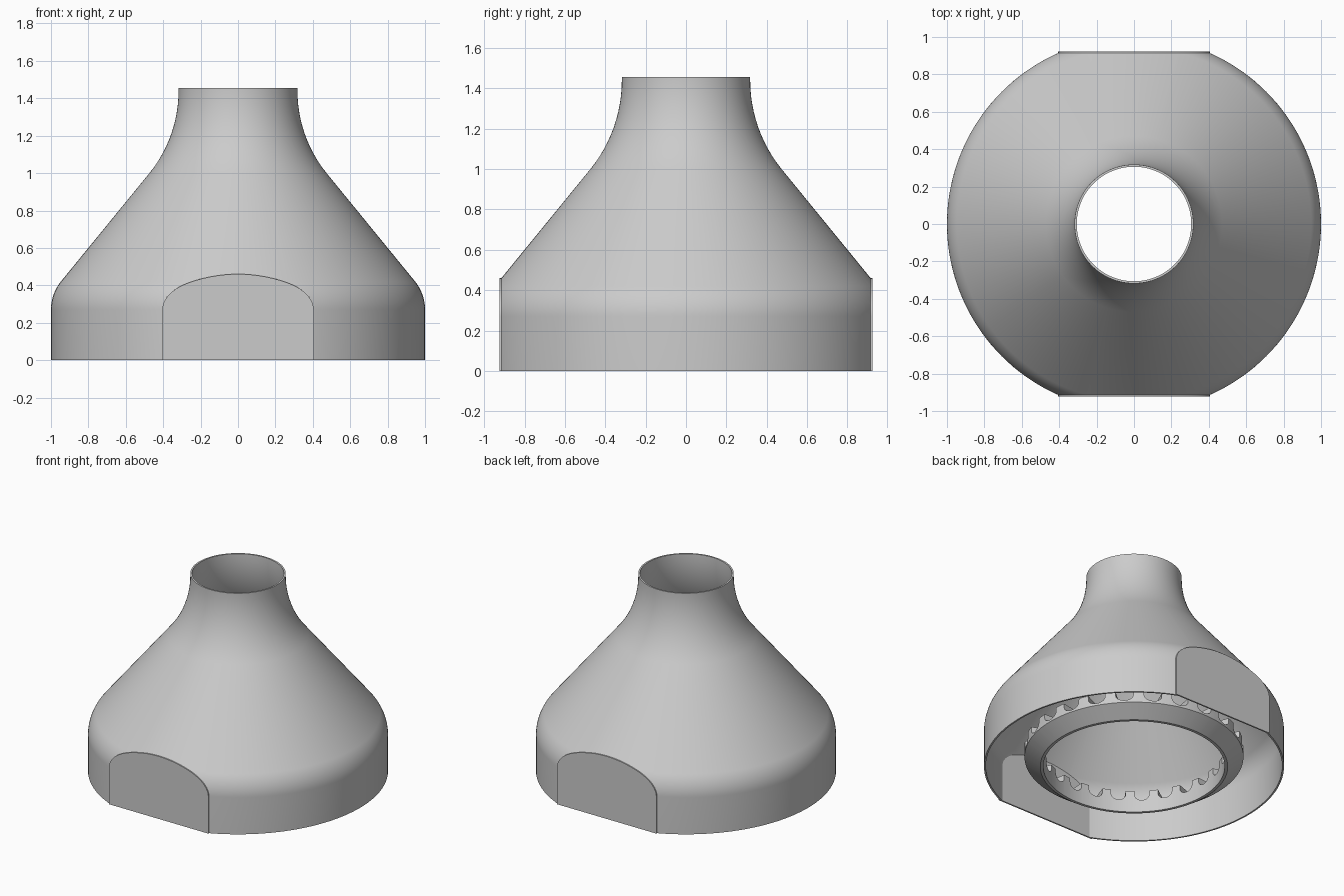
import bpy, bmesh, math

if "Cube" in bpy.data.objects:
    bpy.data.objects.remove(bpy.data.objects["Cube"])

grey = bpy.data.materials.new("light grey")
grey.diffuse_color = (0.6, 0.6, 0.6, 1)
grey.use_nodes = True
grey.node_tree.nodes["Principled BSDF"].inputs["Base Color"].default_value = grey.diffuse_color

WALL = 0.012      # shell thickness
FLAT_Y = 0.9144   # plane where the shell is sliced
PLATE_Y = 0.923   # outer face of the flat panels
SLOPE = math.radians(38.6)


def finish(name, bm):
    """Turn a bmesh into a named, shaded object."""
    bmesh.ops.remove_doubles(bm, verts=bm.verts, dist=1e-5)
    bmesh.ops.recalc_face_normals(bm, faces=bm.faces)
    mesh = bpy.data.meshes.new(name)
    bm.to_mesh(mesh)
    bm.free()
    mesh.materials.append(grey)
    ob = bpy.data.objects.new(name, mesh)
    bpy.context.collection.objects.link(ob)
    bpy.ops.object.select_all(action='DESELECT')
    ob.select_set(True)
    bpy.context.view_layer.objects.active = ob
    bpy.ops.object.shade_smooth_by_angle(angle=math.radians(30))
    return ob


def loft(bm, sections):
    """Bridge a closed loop of closed (r, z) sections placed at angles."""
    rings = [[bm.verts.new((r * math.cos(a), r * math.sin(a), z)) for r, z in sec]
             for a, sec in sections]
    n = len(rings[0])
    for i, ring in enumerate(rings):
        nxt = rings[(i + 1) % len(rings)]
        for j in range(n):
            k = (j + 1) % n
            bm.faces.new((ring[j], nxt[j], nxt[k], ring[k]))


def bell(off):
    """Bell outline: straight skirt, rounded shoulder, cone, flared neck."""
    pts = [(1 - off, 0)]
    rad, steps = 0.24, 12
    for i in range(steps + 1):
        a = SLOPE * i / steps
        pts.append((1 - rad + (rad - off) * math.cos(a), 0.27 + (rad - off) * math.sin(a)))
    rad = 0.70
    for i in range(steps + 1):
        a = SLOPE * (1 - i / steps)
        pts.append((0.318 + rad - (rad + off) * math.cos(a), 1.44 - (rad + off) * math.sin(a)))
    pts.append((0.318 - off, 1.455))
    return pts


def height_at(radius):
    """Height of the outer bell surface at a radius."""
    pts = bell(0)[1:]
    for (r0, z0), (r1, z1) in zip(pts, pts[1:]):
        if r1 <= radius <= r0 and r0 > r1:
            return z0 + (z1 - z0) * (r0 - radius) / (r0 - r1)
    return pts[0][1]


# Thin bell shell, sliced flat at front and back
bm = bmesh.new()
section = bell(0) + bell(WALL)[::-1]
SEG = 144
loft(bm, [(2 * math.pi * i / SEG, section) for i in range(SEG)])
for s in (-1, 1):
    bmesh.ops.bisect_plane(bm, geom=bm.verts[:] + bm.edges[:] + bm.faces[:],
                           plane_co=(0, s * FLAT_Y, 0), plane_no=(0, s, 0), clear_outer=True)
finish("bell_shell", bm)

# Arched flat panels closing the slices
for s, name in ((-1, "front_flat_panel"), (1, "back_flat_panel")):
    bm = bmesh.new()
    half, n = 0.405, 40
    outline = [(-half, 0)]
    for i in range(n + 1):
        x = -half * math.cos(math.pi * i / n)
        outline.append((x, height_at(min(1, math.hypot(x, FLAT_Y)))))
    outline.append((half, 0))
    face = bm.faces.new([bm.verts.new((x, s * (FLAT_Y - 0.002), z)) for x, z in outline])
    ext = bmesh.ops.extrude_face_region(bm, geom=[face], use_keep_orig=True)
    for v in ext["geom"]:
        if isinstance(v, bmesh.types.BMVert):
            v.co.y = s * PLATE_Y
    finish(name, bm)

# Inner ring: chamfered underside, crown of teeth with rounded notches on top
TEETH, NOTCH = 24, 0.62
LOW, HIGH = 0.09, 0.16
crown = [(-1, HIGH), (-NOTCH - 0.01, HIGH)]
for i in range(11):
    c = -math.cos(math.pi * i / 10)
    crown.append((NOTCH * c, LOW + 0.04 * (1 - math.sqrt(max(0, 1 - c * c)))))
crown.append((NOTCH + 0.01, HIGH))
sections = []
for k in range(TEETH):
    for t, top in crown:
        a = 2 * math.pi * (k + t / 2) / TEETH
        sections.append((a, [(0.605, 0), (0.625, 0), (0.73, 0.075), (0.73, top), (0.605, top)]))
bm = bmesh.new()
loft(bm, sections)
finish("toothed_inner_ring", bm)
